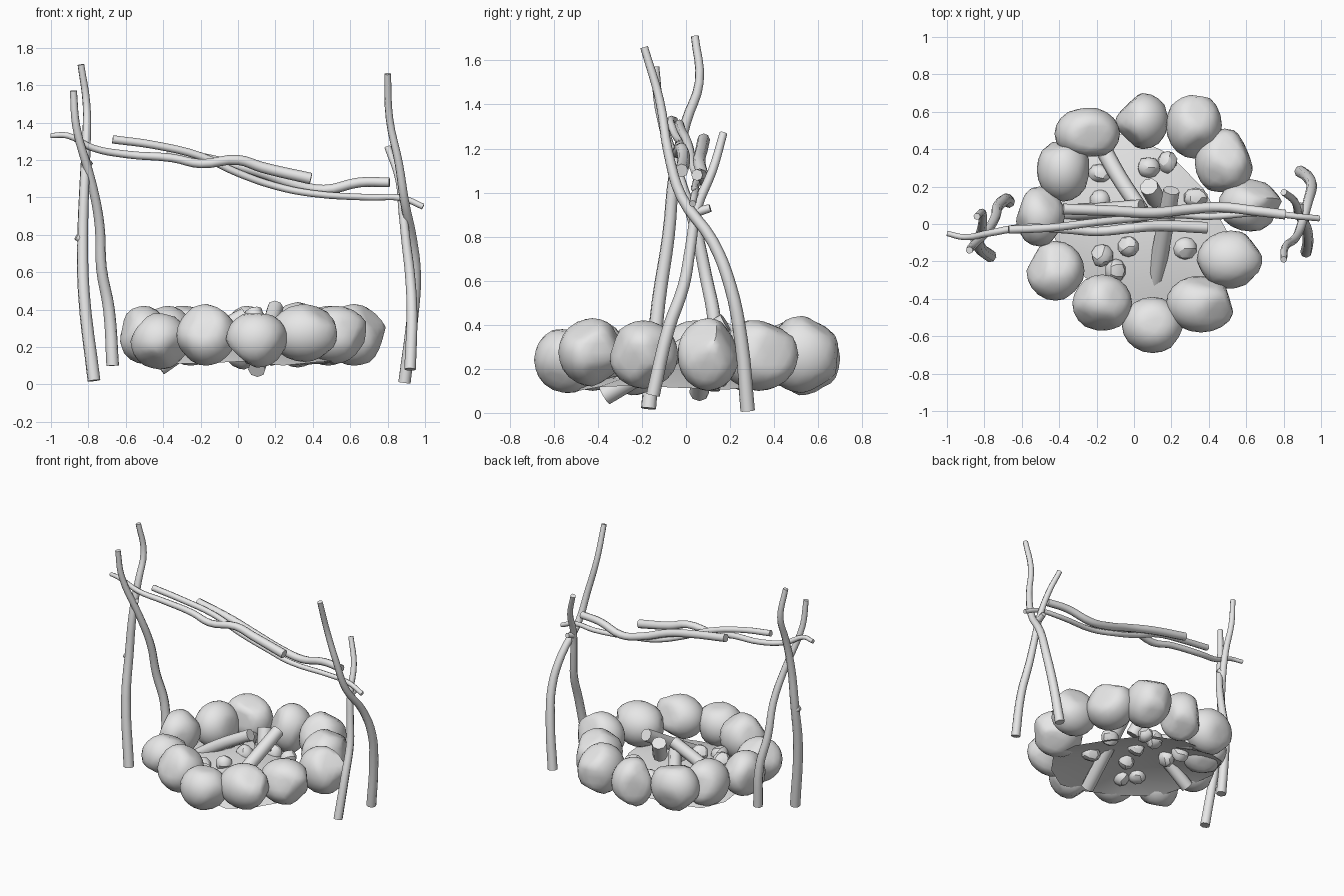
import bpy, bmesh, math, random
from mathutils import Vector

random.seed(11)
cube = bpy.data.objects.get("Cube")
if cube:
    bpy.data.objects.remove(cube, do_unlink=True)

# Single shared colour
grey = bpy.data.materials.new("plain_grey")
grey.use_nodes = True
shade = (0.8, 0.8, 0.8, 1)
grey.diffuse_color = shade
grey.node_tree.nodes["Principled BSDF"].inputs["Base Color"].default_value = shade


def add_mesh(name, mesh, angle):
    """Link a mesh with the grey material, smooth below the given angle."""
    mesh.materials.clear()
    mesh.materials.append(grey)
    for face in mesh.polygons:
        face.use_smooth = True
        face.material_index = 0
    mesh.set_sharp_from_angle(angle=math.radians(angle))
    obj = bpy.data.objects.new(name, mesh)
    bpy.context.collection.objects.link(obj)
    return obj


def branch(name, points, start, end):
    """Tapered round branch along a smooth path, with flat cut ends."""
    curve = bpy.data.curves.new(name + "_path", "CURVE")
    curve.dimensions = "3D"
    curve.bevel_depth = 1
    curve.bevel_resolution = 2
    curve.resolution_u = 4
    curve.use_fill_caps = True
    spline = curve.splines.new("BEZIER")
    spline.bezier_points.add(len(points) - 1)
    for i, (knot, co) in enumerate(zip(spline.bezier_points, points)):
        knot.co = co
        knot.handle_left_type = knot.handle_right_type = "AUTO"
        knot.radius = start + (end - start) * i / (len(points) - 1)
    path = bpy.data.objects.new(name + "_path", curve)
    bpy.context.collection.objects.link(path)
    graph = bpy.context.evaluated_depsgraph_get()
    mesh = bpy.data.meshes.new_from_object(path.evaluated_get(graph))
    bpy.data.objects.remove(path, do_unlink=True)
    return add_mesh(name, mesh, 50)


def stone(name, centre, half, cuts, detail, angle):
    """Ball chipped by random planes, then fitted to its box."""
    bm = bmesh.new()
    bmesh.ops.create_icosphere(bm, subdivisions=detail, radius=1)
    for _ in range(cuts):
        n = Vector([random.gauss(0, 1) for _ in range(3)]).normalized()
        depth = random.uniform(0.76, 0.92)
        for v in bm.verts:
            over = v.co.dot(n) - depth
            if over > 0:
                v.co -= n * over * 0.85
    for axis in range(3):
        low = min(v.co[axis] for v in bm.verts)
        high = max(v.co[axis] for v in bm.verts)
        for v in bm.verts:
            t = (v.co[axis] - low) / (high - low) * 2 - 1
            v.co[axis] = centre[axis] + t * half[axis]
    mesh = bpy.data.meshes.new(name)
    bm.to_mesh(mesh)
    bm.free()
    return add_mesh(name, mesh, angle)


def dome_height(x, y):
    """Height of the ash mound."""
    return .26 - .29 * math.hypot(x, y)


# Crossed support posts, top to bottom
branch("right_back_post", [
    (-.84, .04, 1.71), (-.81, .06, 1.5), (-.81, .0, 1.32), (-.82, -.05, 1.1),
    (-.83, -.08, .8), (-.825, -.125, .5), (-.77, -.17, .02)], .018, .035)
branch("right_front_post", [
    (-.88, -.14, 1.57), (-.865, -.12, 1.38), (-.78, -.03, 1.07), (-.74, .04, .85),
    (-.73, .09, .62), (-.69, .13, .4), (-.67, .12, .1)], .019, .034)
branch("left_front_post", [
    (.8, -.19, 1.66), (.81, -.12, 1.42), (.86, -.08, 1.18), (.89, -.02, .98),
    (.93, .12, .78), (.95, .2, .58), (.93, .25, .33), (.89, .28, .01)], .018, .033)
branch("left_back_post", [
    (.8, .17, 1.27), (.86, .12, 1.1), (.88, .05, .93), (.9, .02, .75),
    (.92, -.01, .58), (.93, -.08, .38), (.92, -.15, .08)], .018, .031)

# Snapped twig stubs on the posts
branch("right_post_stub", [(-.83, -.08, .77), (-.865, -.09, .79)], .025, .017)
branch("right_upper_stub", [(-.82, -.04, 1.16), (-.785, -.05, 1.19)], .022, .015)
branch("left_post_stub", [(.88, .04, .91), (.89, .11, .93)], .023, .018)

# Bundle of crossbar branches
branch("long_crossbar", [
    (-1, -.05, 1.33), (-.91, -.07, 1.33), (-.78, -.05, 1.265), (-.6, -.02, 1.23),
    (-.35, -.03, 1.21), (-.2, -.04, 1.18), (0, -.02, 1.2), (.13, -.01, 1.16),
    (.39, -.02, 1.1)], .014, .031)
branch("middle_crossbar", [
    (-.67, -.03, 1.31), (-.45, -.02, 1.28), (-.2, .01, 1.22), (0, .03, 1.13),
    (.2, .05, 1.06), (.4, .04, 1.02), (.7, .06, 1.0), (.88, .04, .995),
    (.99, .03, .95)], .022, .016)
branch("back_crossbar", [
    (-.38, .08, 1.24), (-.1, .07, 1.19), (.1, .06, 1.14), (.3, .08, 1.07),
    (.46, .09, 1.04), (.65, .07, 1.08), (.81, .05, 1.08)], .029, .026)

# Ring of large stones: centre x, y, half width, half depth, bottom, top
ring = [
    (.04, .55, .14, .15, .08, .42), (.32, .52, .15, .17, .09, .44),
    (.48, .34, .155, .17, .1, .42), (.62, .1, .17, .14, .1, .43),
    (.51, -.19, .175, .155, .11, .42), (.35, -.43, .18, .15, .12, .43),
    (.1, -.54, .165, .15, .09, .38), (-.17, -.42, .16, .15, .1, .43),
    (-.42, -.25, .155, .16, .08, .38), (-.5, .04, .13, .16, .11, .42),
    (-.38, .28, .14, .16, .1, .42), (-.25, .49, .175, .13, .1, .42)]
for i, (x, y, w, d, low, high) in enumerate(ring, 1):
    stone(f"ring_stone_{i}", (x, y, (low + high) / 2),
          (w, d, (high - low) / 2), 6, 3, 50)

# Mounded ash floor, longer across one diagonal
bm = bmesh.new()
hub = bm.verts.new((0, 0, dome_height(0, 0)))
rim = []
for i in range(14):
    a = math.tau * i / 14
    u, v = .57 * math.cos(a), .4 * math.sin(a)
    r = random.uniform(.95, 1.05) * math.sqrt(.5)
    rim.append(bm.verts.new(((u + v) * r, (v - u) * r, random.uniform(.1, .13))))
for a, b in zip(rim, rim[1:] + rim[:1]):
    bm.faces.new((hub, a, b))
floor = bpy.data.meshes.new("ash_floor")
bm.to_mesh(floor)
bm.free()
add_mesh("ash_floor", floor, 30)

# Leaning firewood
branch("front_log", [(.1, -.37, .08), (.15, -.1, .24), (.2, .18, .41)], .047, .044)
branch("back_log", [(-.18, .43, .17), (-.08, .25, .24), (.04, .07, .3)], .046, .042)
branch("right_log", [(-.42, .06, .09), (-.2, .07, .24), (.04, .09, .37)], .044, .042)
branch("short_log", [(.12, .13, .26), (.08, .2, .39)], .05, .05)

# Loose embers scattered on the floor
embers = [(-.18, .27), (-.18, .13), (.08, .3), (.18, .33), (.33, .14),
          (-.17, -.17), (-.03, -.12), (.27, -.13), (-.1, -.25), (.02, .05)]
for i, (x, y) in enumerate(embers, 1):
    size = [random.uniform(.05, .065) for _ in range(3)]
    stone(f"ember_{i}", (x, y, dome_height(x, y)), size, 5, 2, 25)
